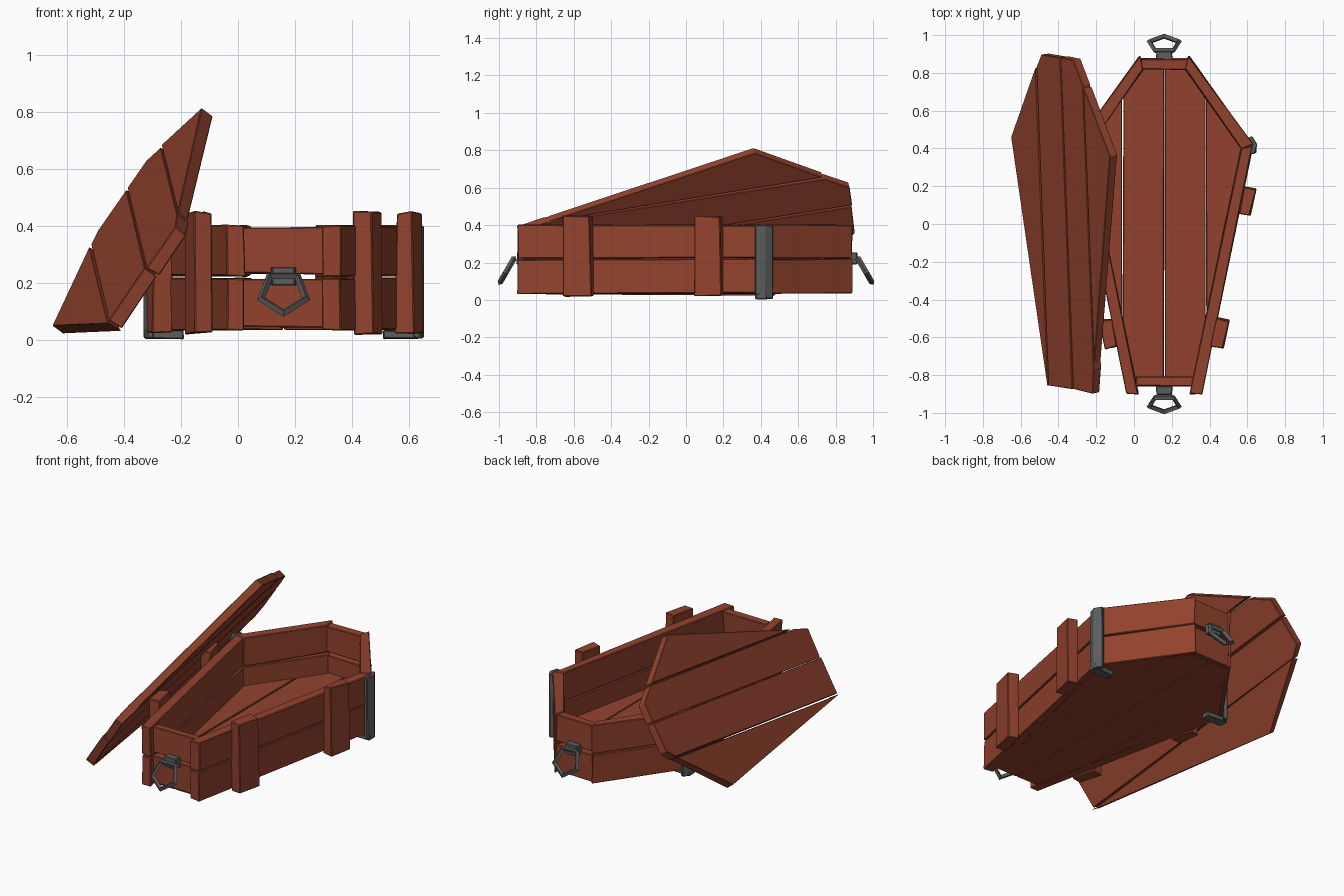
import bpy, bmesh, random
from mathutils import Matrix, Vector

random.seed(4)
if "Cube" in bpy.data.objects:
    bpy.data.objects.remove(bpy.data.objects["Cube"], do_unlink=True)


def material(name, color):
    m = bpy.data.materials.new(name)
    m.use_nodes = True
    m.diffuse_color = color
    m.node_tree.nodes["Principled BSDF"].inputs["Base Color"].default_value = color
    return m


WOOD = material("red brown wood", (0.29, 0.055, 0.027, 1))
IRON = material("dark iron", (0.105, 0.108, 0.108, 1))
CX = 0.16  # centre line of the box
BOX = Matrix.Translation((CX, 0, 0))


def finish(bm, name, mat, matrix, bevel):
    bmesh.ops.recalc_face_normals(bm, faces=bm.faces)
    bm.transform(matrix)
    me = bpy.data.meshes.new(name)
    bm.to_mesh(me)
    bm.free()
    me.materials.append(mat)
    ob = bpy.data.objects.new(name, me)
    bpy.context.collection.objects.link(ob)
    if bevel:
        mod = ob.modifiers.new("worn edges", "BEVEL")
        mod.width = bevel
        mod.segments = 1
    return ob


def prism(name, plan, z0, z1, mat=WOOD, matrix=BOX, jitter=0.004, bevel=0.004):
    """Extrude a plan outline upward, with slightly uneven corners."""
    bm = bmesh.new()
    rings = [[bm.verts.new((x, y, z)) for x, y in plan] for z in (z0, z1)]
    n = len(plan)
    bm.faces.new(rings[0])
    bm.faces.new(rings[1])
    for i in range(n):
        j = (i + 1) % n
        bm.faces.new((rings[0][i], rings[0][j], rings[1][j], rings[1][i]))
    for v in bm.verts:
        v.co += Vector([random.uniform(-jitter, jitter) for _ in range(3)])
    return finish(bm, name, mat, matrix, bevel)


def clip(plan, limit, side):
    """Keep the part of an outline on one side of x = limit."""
    out = []
    for a, b in zip(plan, plan[1:] + plan[:1]):
        da, db = (a[0] - limit) * side, (b[0] - limit) * side
        if da >= 0:
            out.append(a)
        if da * db < 0:
            t = da / (da - db)
            out.append((limit, a[1] + t * (b[1] - a[1])))
    return out


def planks(name, plan, cuts, z0, z1, matrix, gap, jitter):
    for i, (a, b) in enumerate(zip(cuts, cuts[1:])):
        strip = clip(clip(plan, a + gap, 1), b - gap, -1)
        prism(f"{name}_{i + 1}", strip, z0, z1, WOOD, matrix, jitter, 0.003)


def outline(foot, shoulder, head):
    """Six sided plan from three (half width, y) stations."""
    right = [foot, shoulder, head]
    return right + [(-x, y) for x, y in reversed(right)]


# Floor boards
planks("floor_plank", outline((0.16, -0.85), (0.44, 0.42), (0.13, 0.86)),
       [-0.5, -0.22, 0, 0.22, 0.5], 0.035, 0.10, BOX, 0.003, 0.0015)

# Walls in two courses of boards
for course, z0, z1 in (("lower", 0.035, 0.218), ("upper", 0.223, 0.40)):
    for side, s in (("left", 1), ("right", -1)):
        long_wall = [(0.20, -0.90), (0.47, 0.42), (0.405, 0.40), (0.135, -0.90)]
        head_wall = [(0.47, 0.42), (0.13, 0.89), (0.11, 0.82), (0.405, 0.40)]
        prism(f"{side}_{course}_long_wall", [(x * s, y) for x, y in long_wall], z0, z1)
        prism(f"{side}_{course}_shoulder_wall", [(x * s, y) for x, y in head_wall], z0, z1)
    for end, w, y0, y1 in (("foot", 0.15, -0.86, -0.81), ("head", 0.13, 0.82, 0.875)):
        prism(f"{end}_{course}_wall", [(-w, y0), (w, y0), (w, y1), (-w, y1)],
              z0 + 0.008, z1 - 0.008)

# Upright battens and shoulder straps on both sides
along = Vector((0.27, 1.32)).normalized()
out = Vector((along.y, -along.x))
for side, s in (("left", 1), ("right", -1)):
    for label, y, w in (("foot", -0.575, 0.155), ("middle", 0.125, 0.145)):
        c = Vector((0.20 + 0.27 * (y + 0.90) / 1.32, y))
        plan = [c + along * a * w / 2 + out * o
                for a, o in ((-1, -0.004), (1, -0.004), (1, 0.062), (-1, 0.062))]
        prism(f"{side}_{label}_batten", [(p.x * s, p.y) for p in plan],
              0.02, 0.447, jitter=0.006)
    strap = [(0.455, 0.37), (0.478, 0.37), (0.493, 0.42), (0.465, 0.465),
             (0.44, 0.455), (0.465, 0.42)]
    prism(f"{side}_shoulder_strap", [(x * s, y) for x, y in strap],
          0.006, 0.40, IRON, jitter=0.001)
    tab = [(0.488, 0.375), (0.488, 0.435), (0.35, 0.425), (0.35, 0.375)]
    prism(f"{side}_strap_foot", [(x * s, y) for x, y in tab], 0.003, 0.034, IRON,
          jitter=0.002)

# Pull rings with their mounting plates
for end, s in (("foot", -1), ("head", 1)):
    wall = 0.86 if s < 0 else 0.87
    prism(f"{end}_ring_plate",
          [(x, s * y) for x, y in ((-0.045, wall), (0.045, wall),
                                   (0.04, wall + 0.045), (-0.04, wall + 0.045))],
          0.19, 0.255, IRON, jitter=0.001)
    down = Vector((0, s * 0.5, -0.866))
    across = Vector((1, 0, 0))
    centre = Vector((CX, s * 1.0, 0.083)) - down * 0.095
    basis = Matrix((down, across, down.cross(across))).transposed().to_4x4()
    bpy.ops.mesh.primitive_torus_add(major_segments=5, minor_segments=4,
                                     major_radius=0.083, minor_radius=0.015)
    ring = bpy.context.object
    ring.name = f"{end}_pull_ring"
    ring.data.materials.append(IRON)
    ring.data.transform(Matrix.Translation(centre) @ basis)
    for p in ring.data.polygons:
        p.use_smooth = False

# Lid leaning against the right side
u = Vector((0.52, -0.10, 0.76)).normalized()
v = Vector((-0.03, 0.985, 0.168))
v = (v - u * v.dot(u)).normalized()
tilt = Matrix((u, v, u.cross(v))).transposed().to_4x4()
lid = Matrix.Translation((-0.39, 0.41, 0.43)) @ tilt
planks("lid_plank", outline((0.205, -1.30), (0.465, 0), (0.15, 0.48)),
       [-0.5, -0.2, 0.03, 0.235, 0.5], -0.05, 0, lid, 0.003, 0.004)
